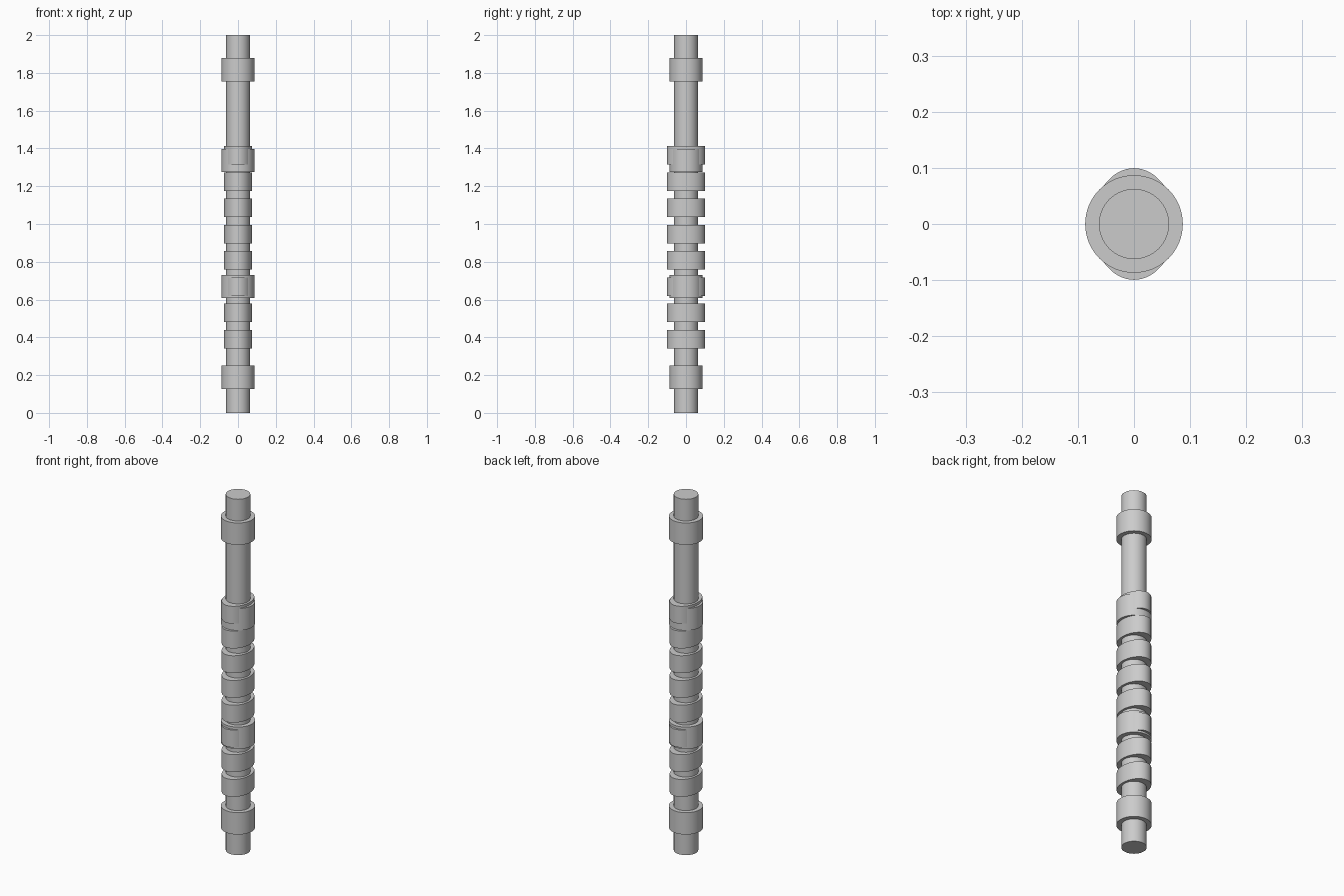
import bpy

cube = bpy.data.objects.get("Cube")
if cube:
    bpy.data.objects.remove(cube, do_unlink=True)

# Single steel grey
steel = bpy.data.materials.new("steel grey")
steel.use_nodes = True
colour = (0.6, 0.6, 0.6, 1.0)
steel.diffuse_color = colour
steel.node_tree.nodes["Principled BSDF"].inputs["Base Color"].default_value = colour


def disc(name, rx, ry, z0, z1):
    """Upright round or oval cylinder between two heights."""
    bpy.ops.mesh.primitive_cylinder_add(
        vertices=64, radius=1, depth=1, location=(0, 0, (z0 + z1) / 2))
    obj = bpy.context.object
    obj.name = name
    obj.scale = (rx, ry, z1 - z0)
    bpy.ops.object.transform_apply(location=False, rotation=False, scale=True)
    obj.data.materials.append(steel)
    bpy.ops.object.shade_smooth_by_angle()
    return obj


# Central shaft
disc("shaft", 0.0625, 0.0625, 0, 2)

# Round bearing journals
for i, z in enumerate((0.127, 0.608, 1.274, 1.755)):
    disc(f"journal_{i + 1}", 0.087, 0.087, z, z + 0.123)

# Oval lobes, evenly spaced and partly sunk into the journals
for i in range(8):
    z = 0.341 + i * 0.139
    disc(f"lobe_{i + 1}", 0.074, 0.0995, z, z + 0.098)
